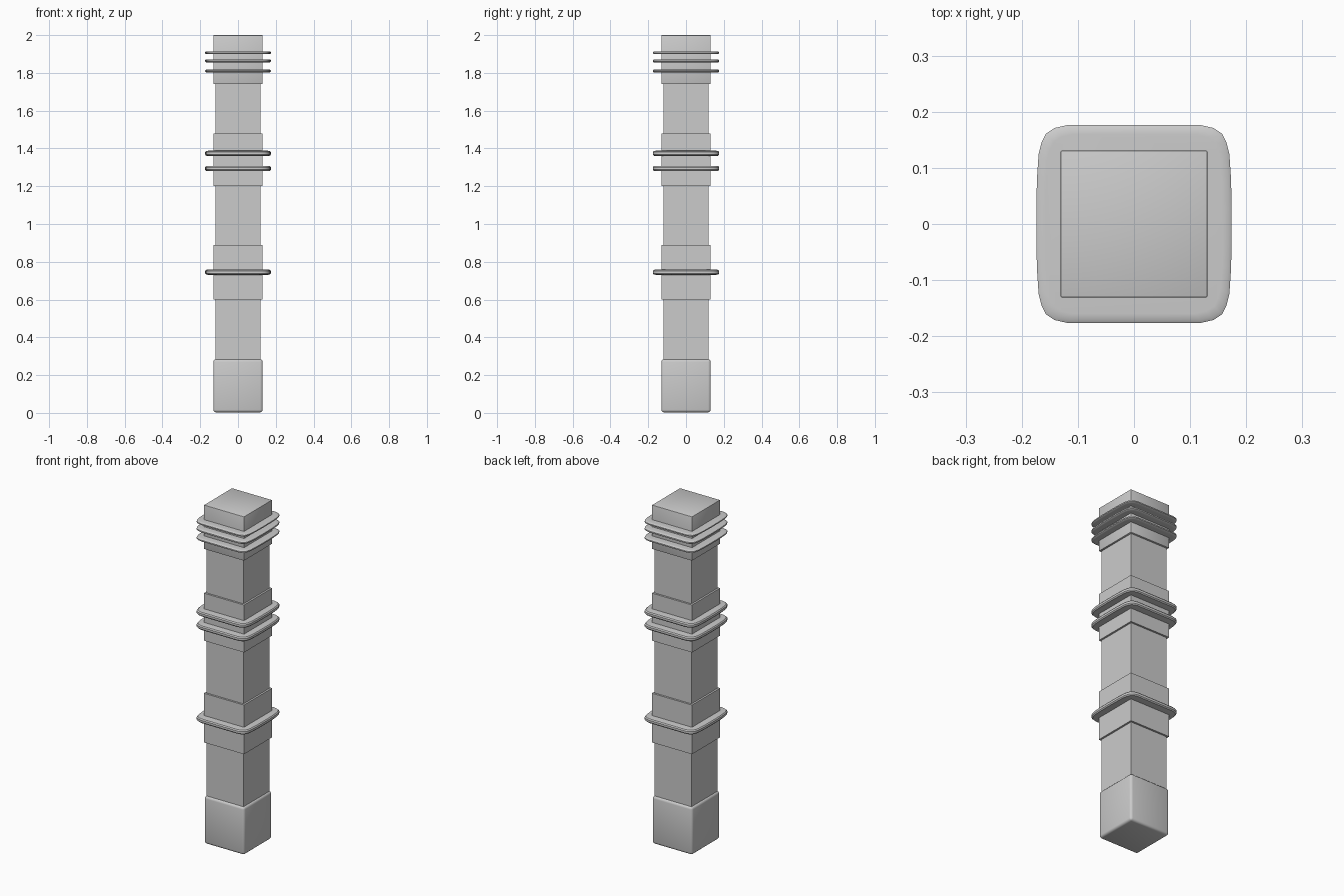
import bpy, bmesh

if "Cube" in bpy.data.objects:
    bpy.data.objects.remove(bpy.data.objects["Cube"])


def finish(name, bm, bevel=0.0, segments=1):
    bmesh.ops.recalc_face_normals(bm, faces=bm.faces)
    mesh = bpy.data.meshes.new(name)
    bm.to_mesh(mesh)
    bm.free()
    ob = bpy.data.objects.new(name, mesh)
    bpy.context.collection.objects.link(ob)
    bpy.ops.object.select_all(action='DESELECT')
    ob.select_set(True)
    bpy.context.view_layer.objects.active = ob
    if bevel:
        mod = ob.modifiers.new("bevel", 'BEVEL')
        mod.width = bevel
        mod.segments = segments
        bpy.ops.object.modifier_apply(modifier=mod.name)
    bpy.ops.object.shade_smooth_by_angle(angle=0.6)
    return ob


def block(name, half, z0, z1, bevel=0.0, segments=1):
    bm = bmesh.new()
    bmesh.ops.create_cube(bm, size=1)
    for v in bm.verts:
        v.co = (v.co.x * 2 * half, v.co.y * 2 * half, z0 + (v.co.z + 0.5) * (z1 - z0))
    return finish(name, bm, bevel, segments)


# One quarter of the moulding outline: flat front, slightly bowed sides
QUARTER = [(0.174, 0.03), (0.173, 0.08), (0.170, 0.125), (0.165, 0.145),
           (0.157, 0.161), (0.142, 0.171), (0.120, 0.176)]


def moulding(name, z0, z1):
    q = QUARTER
    outline = (q + [(-x, y) for x, y in reversed(q)]
               + [(-x, -y) for x, y in q] + [(x, -y) for x, y in reversed(q)])
    h = z1 - z0
    # Rounded lip cross-section: (inset, height)
    section = [(0.016, z0), (0.005, z0 + h * 0.06), (0, z0 + h * 0.28),
               (0, z1 - h * 0.28), (0.005, z1 - h * 0.06), (0.016, z1)]
    bm = bmesh.new()
    loops = []
    for inset, z in section:
        s = 1 - inset / 0.175
        loops.append([bm.verts.new((x * s, y * s, z)) for x, y in outline])
    n = len(outline)
    for a, b in zip(loops, loops[1:]):
        for i in range(n):
            j = (i + 1) % n
            bm.faces.new((a[i], a[j], b[j], b[i]))
    bm.faces.new(loops[0][::-1])
    bm.faces.new(loops[-1])
    return finish(name, bm)


# Shaft and rounded foot
block("shaft", 0.12, 0.2, 1.9)
block("foot_block", 0.131, 0.003, 0.284, 0.014, 3)

# Square collars
block("lower_collar", 0.131, 0.60, 0.89)
block("middle_collar", 0.131, 1.20, 1.48)
block("top_collar", 0.131, 1.74, 2.0, 0.003, 2)

# Projecting mouldings
RINGS = [(0.731, 0.759), (1.280, 1.308), (1.360, 1.388),
         (1.802, 1.818), (1.855, 1.872), (1.899, 1.914)]
for i, (z0, z1) in enumerate(RINGS):
    moulding(f"moulding_{i + 1}", z0, z1)
